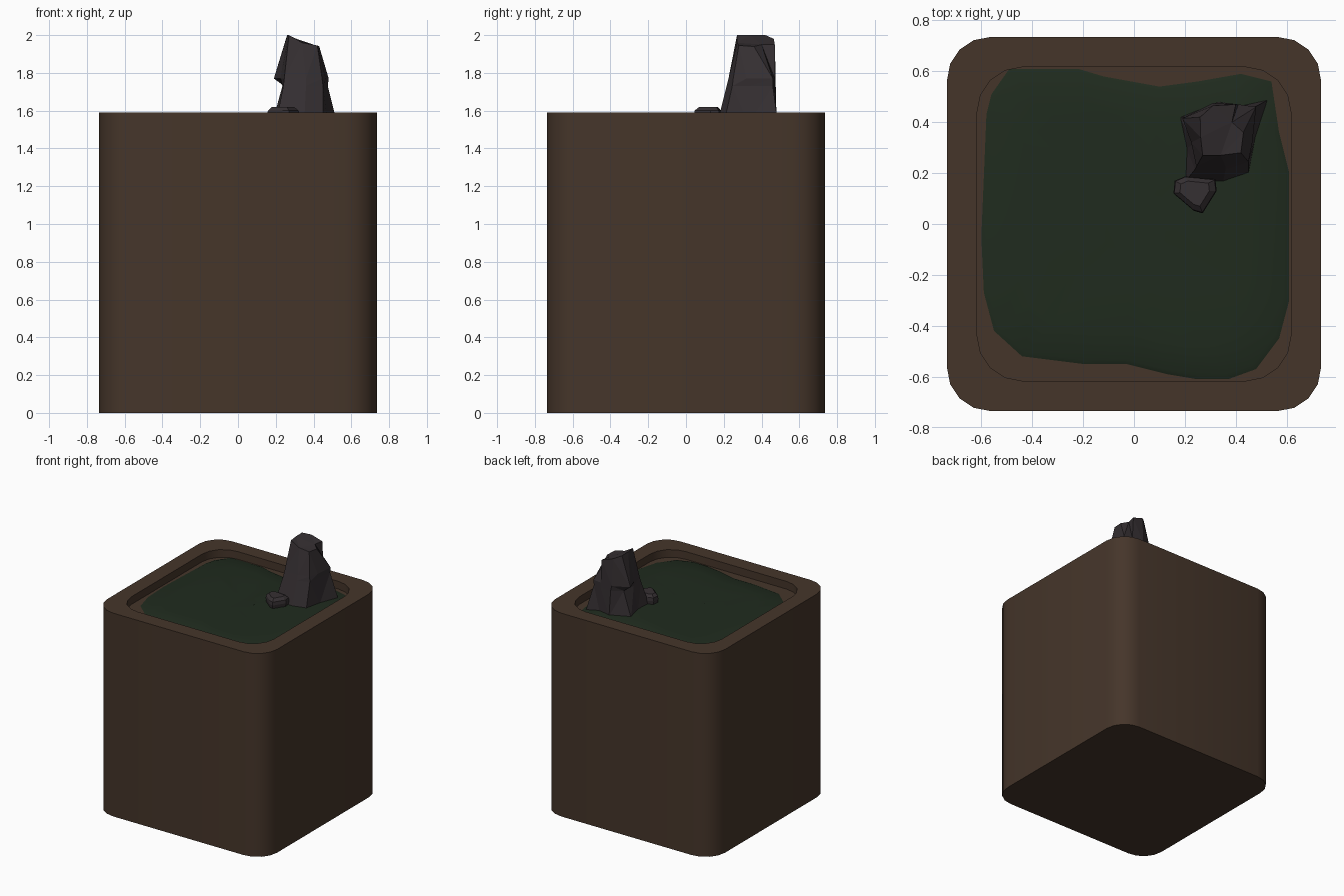
import bpy, bmesh, math, random
from mathutils import Vector

if "Cube" in bpy.data.objects:
    bpy.data.objects.remove(bpy.data.objects["Cube"])

random.seed(4)


def material(name, rgb):
    m = bpy.data.materials.new(name)
    m.diffuse_color = (*rgb, 1)
    m.use_nodes = True
    m.node_tree.nodes["Principled BSDF"].inputs["Base Color"].default_value = m.diffuse_color
    return m


def loft(name, rings, mat, smooth=False, cap_start=True, cap_end=True):
    """Skin a list of equal-length point rings, capping the ends."""
    bm = bmesh.new()
    loops = [[bm.verts.new(p) for p in r] for r in rings]
    n = len(rings[0])
    for a, b in zip(loops, loops[1:]):
        for i in range(n):
            j = (i + 1) % n
            bm.faces.new((a[i], a[j], b[j], b[i]))
    if cap_start:
        bm.faces.new(loops[0][::-1])
    if cap_end:
        bm.faces.new(loops[-1])
    if not smooth:
        bmesh.ops.triangulate(bm, faces=bm.faces[:])
    bmesh.ops.recalc_face_normals(bm, faces=bm.faces[:])
    me = bpy.data.meshes.new(name)
    bm.to_mesh(me)
    bm.free()
    me.materials.append(mat)
    ob = bpy.data.objects.new(name, me)
    bpy.context.collection.objects.link(ob)
    if smooth:
        bpy.ops.object.select_all(action='DESELECT')
        bpy.context.view_layer.objects.active = ob
        ob.select_set(True)
        bpy.ops.object.shade_smooth_by_angle(angle=math.radians(40))
    return ob


def rounded_square(half, radius, z, seg=4):
    pts = []
    for q in range(4):
        mid = math.radians(45 + 90 * q)
        cx = (half - radius) * math.copysign(1, math.cos(mid))
        cy = (half - radius) * math.copysign(1, math.sin(mid))
        for s in range(seg + 1):
            a = math.radians(90 * (q + s / seg))
            pts.append((cx + radius * math.cos(a), cy + radius * math.sin(a), z))
    return pts


brown = material("pot_brown", (0.06, 0.036, 0.023))
green = material("moss_green", (0.014, 0.024, 0.013))
grey = material("rock_grey", (0.036, 0.029, 0.032))

# Planter: outer wall, flat rim, recessed bed
loft("planter", [rounded_square(0.735, 0.17, 0),
                 rounded_square(0.735, 0.17, 1.59),
                 rounded_square(0.617, 0.18, 1.59),
                 rounded_square(0.617, 0.18, 1.53)], brown, smooth=True)

# Moss: irregular, gently mounded patch
edge = [(-.58, .43), (-.56, .51), (-.49, .61), (-.22, .61), (-.12, .58), (.1, .54),
        (.25, .56), (.42, .59), (.54, .56), (.57, .36), (.61, .2), (.61, -.3),
        (.57, -.45), (.48, -.57), (.37, -.61), (.25, -.61), (.13, -.59), (-.03, -.55),
        (-.2, -.55), (-.44, -.52), (-.55, -.42), (-.59, -.27), (-.6, -.05)]
rings = []
for k, z in ((1, 1.53), (.97, 1.537), (.75, 1.545), (.45, 1.547), (.2, 1.548)):
    wob = 0 if k == 1 else 0.003
    rings.append([(x * k, y * k, z + random.uniform(-wob, wob)) for x, y in edge])
loft("moss", rings, green, smooth=True, cap_start=False)

# Standing rock: faceted rings with a notched belt and a slanted top
base = [(.18, .42), (.33, .48), (.42, .465), (.525, .487), (.475, .33),
        (.45, .20), (.35, .165), (.20, .165), (.205, .30)]
low = [(.245, .42), (.32, .475), (.41, .47), (.475, .46), (.46, .33),
       (.45, .245), (.36, .215), (.24, .215), (.235, .31)]
belt = [(.19, .415), (.31, .475), (.41, .47), (.48, .46), (.465, .32),
        (.445, .25), (.36, .225), (.245, .225), (.225, .32)]
crown = [(.26, .42, 2.0), (.31, .465, 1.98), (.40, .47, 1.95), (.385, .40, 1.95),
         (.43, .36, 1.94), (.42, .28, 1.945), (.34, .27, 1.96), (.27, .27, 2.0),
         (.262, .34, 2.0)]
loft("standing_rock", [[(x, y, 1.53) for x, y in base],
                       [(x, y, 1.73) for x, y in low],
                       [(x, y, 1.77) for x, y in belt],
                       crown], grey)

# Small stone at its foot
stone = [(.155, .12), (.16, .17), (.20, .187), (.32, .175), (.325, .13), (.27, .042), (.235, .052)]
c = Vector((.235, .13))
rings = []
for k, z in ((.9, 1.53), (1, 1.575), (.96, 1.6), (.68, 1.62)):
    rings.append([(c.x + (x - c.x) * k, c.y + (y - c.y) * k, z) for x, y in stone])
loft("small_stone", rings, grey)
